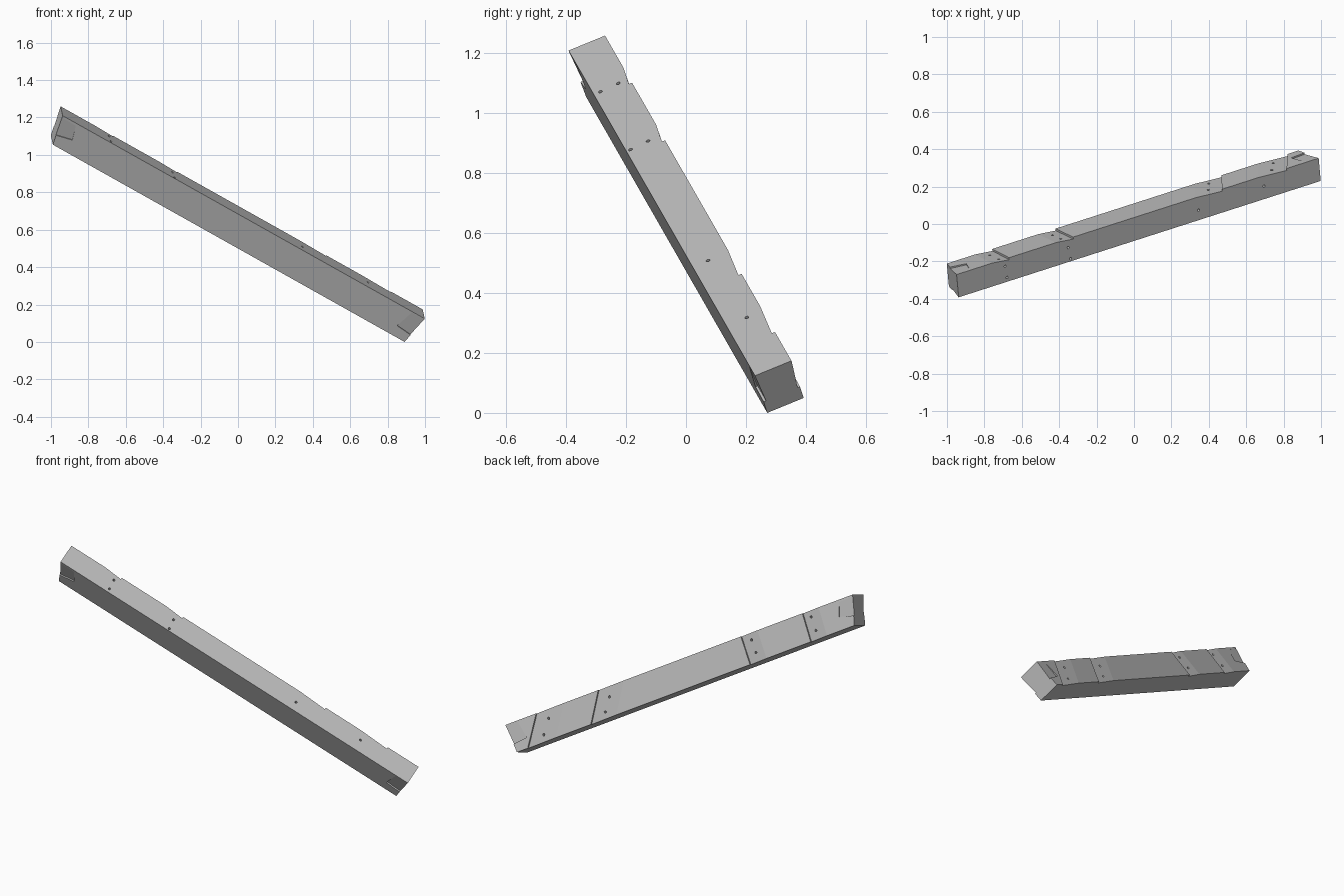
import bpy, bmesh
from mathutils import Matrix, Vector

cube = bpy.data.objects.get("Cube")
if cube:
    bpy.data.objects.remove(cube, do_unlink=True)

# Beam frame: s runs down the length, t points out of the back, h out of the top
U = Vector((0.840, 0.270, -0.471)).normalized()
V = Vector((-0.085, 0.922, 0.378))
V = (V - U * V.dot(U)).normalized()
N = U.cross(V)
FRAME = Matrix((U, V, N)).transposed().to_4x4()
FRAME.translation = (0.281, 0.125, 0.570)
WIDTH, DEPTH = 0.132, 0.168
TOP_ENDS, LOW_ENDS = (-1.464, 0.841), (-1.419, 0.820)


def hull(bm, points):
    """Add the convex solid around the points."""
    verts = [bm.verts.new(p) for p in points]
    bmesh.ops.convex_hull(bm, input=verts)


def drill(bm, centre, turn):
    """Add a short peg-shaped cutter."""
    bmesh.ops.create_cone(bm, cap_ends=True, segments=12, radius1=0.007, radius2=0.007,
                          depth=0.1, matrix=Matrix.Translation(centre) @ turn)


def finish(bm, name):
    bmesh.ops.dissolve_limit(bm, angle_limit=0.001, verts=bm.verts, edges=bm.edges)
    bmesh.ops.recalc_face_normals(bm, faces=bm.faces)
    mesh = bpy.data.meshes.new(name)
    bm.to_mesh(mesh)
    bm.free()
    obj = bpy.data.objects.new(name, mesh)
    obj.matrix_world = FRAME
    bpy.context.collection.objects.link(obj)
    return obj


# Timber with raked ends
bm = bmesh.new()
hull(bm, [(s, t, h) for h, ends in ((0, TOP_ENDS), (-DEPTH, LOW_ENDS))
          for s in ends for t in (0, -WIDTH)])
beam = finish(bm, "timber_beam")

# Tapered seats across the back: start, step, slant over the depth
bm = bmesh.new()
CUT = 0.0115
for start, step, slant in ((-1.238, -1.130, 0.0), (-0.832, -0.722, -0.005),
                           (0.055, 0.225, 0.105), (0.453, 0.637, 0.112)):
    points = []
    for f in (-0.1, 1.1):
        shift = slant * f
        points += [(2 * start - step + shift, CUT, -f * DEPTH),
                   (step + shift, -CUT, -f * DEPTH),
                   (step + shift, CUT, -f * DEPTH)]
    hull(bm, points)

# Shallow tapered pockets at both ends, on back and front
for corners in (((-1.50, 0.06), (-1.372, 0.08), (-1.343, 0.55), (-1.50, 0.77)),
                ((0.88, 0.03), (0.762, 0.03), (0.735, 0.65), (0.88, 0.73))):
    for front in (False, True):
        points = []
        for s, f in corners:
            for t in (0.01, -0.013 * (f - 0.03)):
                points.append((s, -WIDTH - t if front else t, -f * DEPTH))
        hull(bm, points)
seats = finish(bm, "seat_cutter")

# Peg holes in the back seats and in the top
bm = bmesh.new()
for s, f in ((-1.173, 0.21), (-1.178, 0.69), (-0.777, 0.23), (-0.781, 0.68),
             (0.173, 0.34), (0.224, 0.77), (0.574, 0.30), (0.632, 0.76)):
    drill(bm, (s, 0, -f * DEPTH), Matrix.Rotation(1.5708, 4, "X"))
back_holes = finish(bm, "back_hole_cutter")

bm = bmesh.new()
for s, f in ((-1.159, 0.315), (-1.153, 0.816), (-0.758, 0.386), (-0.750, 0.887),
             (0.069, 0.578), (0.487, 0.442)):
    drill(bm, (s, -f * WIDTH, 0), Matrix.Identity(4))
top_holes = finish(bm, "top_hole_cutter")

# Cut everything out of the timber
cutters = (seats, back_holes, top_holes)
for cutter in cutters:
    cutter.hide_render = True
    mod = beam.modifiers.new(cutter.name, "BOOLEAN")
    mod.operation = "DIFFERENCE"
    mod.solver = "EXACT"
    mod.object = cutter
bpy.context.view_layer.update()
result = bpy.data.meshes.new_from_object(
    beam.evaluated_get(bpy.context.evaluated_depsgraph_get()))
beam.modifiers.clear()
beam.data = result
for cutter in cutters:
    bpy.data.objects.remove(cutter, do_unlink=True)

# One plain grey
grey = bpy.data.materials.new("plain_grey")
grey.use_nodes = True
colour = (0.52, 0.52, 0.52, 1)
grey.diffuse_color = colour
grey.node_tree.nodes["Principled BSDF"].inputs["Base Color"].default_value = colour
beam.data.materials.clear()
beam.data.materials.append(grey)
